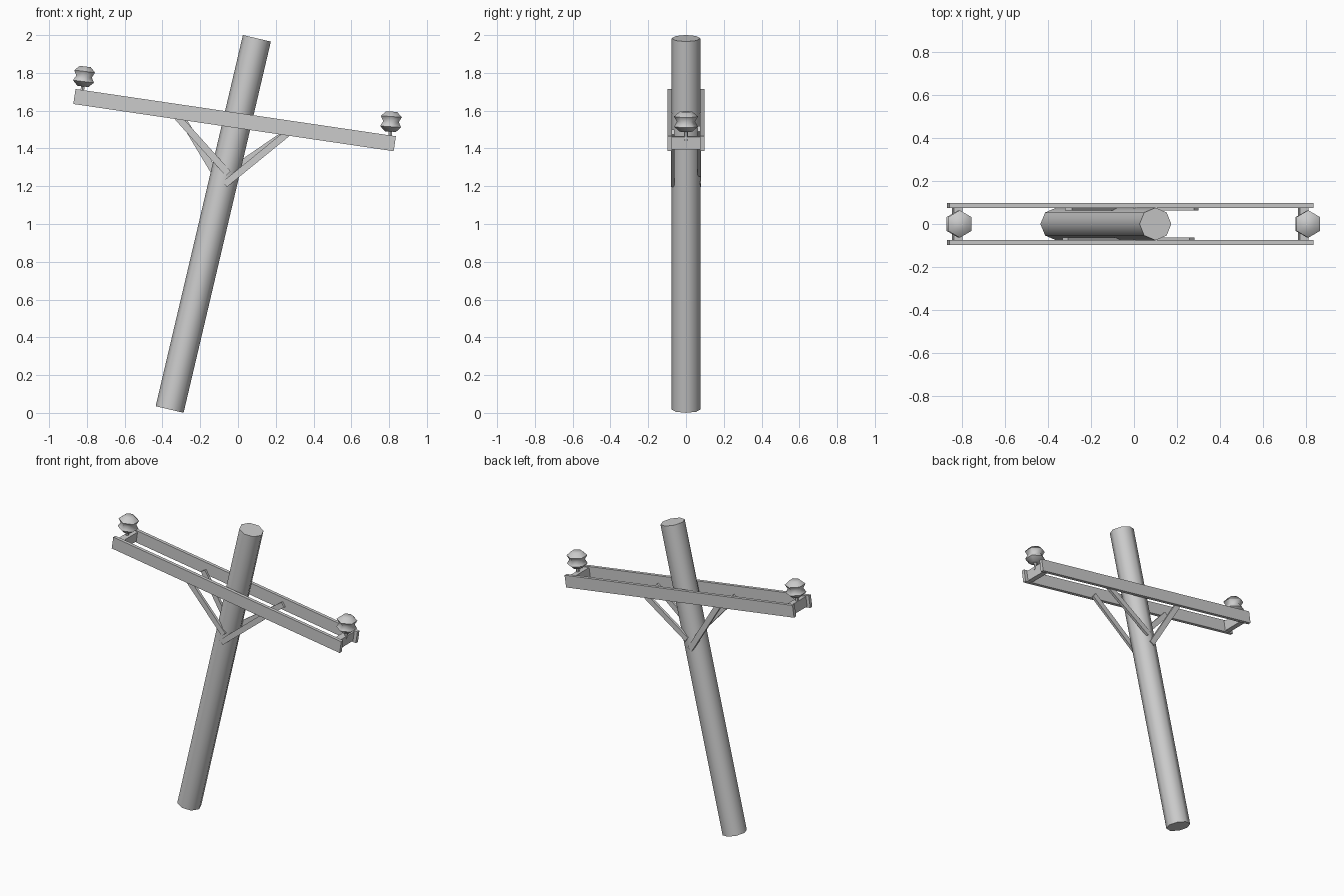
import bpy
from math import sin, cos, pi, atan2, radians, hypot
from mathutils import Matrix, Vector

if "Cube" in bpy.data.objects:
    bpy.data.objects.remove(bpy.data.objects["Cube"])


def smooth(ob, angle):
    bpy.ops.object.select_all(action='DESELECT')
    ob.select_set(True)
    bpy.context.view_layer.objects.active = ob
    bpy.ops.object.shade_smooth_by_angle(angle=radians(angle))


def lathe(name, profile, sides, start, loc, tilt, angle=50):
    """Turn (radius, height) pairs around z, then lean towards +x by tilt."""
    verts = [(r * cos(start + 2 * pi * i / sides), r * sin(start + 2 * pi * i / sides), z)
             for r, z in profile for i in range(sides)]
    faces = [(k * sides + i, k * sides + (i + 1) % sides,
              (k + 1) * sides + (i + 1) % sides, (k + 1) * sides + i)
             for k in range(len(profile) - 1) for i in range(sides)]
    last = (len(profile) - 1) * sides
    faces += [tuple(reversed(range(sides))), tuple(range(last, last + sides))]
    mesh = bpy.data.meshes.new(name)
    mesh.from_pydata(verts, [], faces)
    ob = bpy.data.objects.new(name, mesh)
    bpy.context.collection.objects.link(ob)
    ob.location = loc
    ob.rotation_euler = (0, tilt, 0)
    smooth(ob, angle)
    return ob


def beam(name, a, b, y, depth, height):
    """Flat board between two (x, z) points."""
    dx, dz = b[0] - a[0], b[1] - a[1]
    bpy.ops.mesh.primitive_cube_add(size=1)
    ob = bpy.context.object
    ob.name = name
    ob.data.transform(Matrix.Diagonal((hypot(dx, dz), depth, height, 1)))
    ob.location = ((a[0] + b[0]) / 2, y, (a[1] + b[1]) / 2)
    ob.rotation_euler = (0, -atan2(dz, dx), 0)
    return ob


# leaning pole
bottom, top = Vector((-0.362, 0, 0.018)), Vector((0.10, 0, 1.983))
axis = top - bottom
lathe("pole", [(0.076, 0), (0.076, axis.length)], 8, 0, bottom, atan2(axis.x, axis.z))

# pair of crossarm boards
arm_a, arm_b = Vector((-0.866, 1.675)), Vector((0.83, 1.425))
arm_mid = (arm_a + arm_b) / 2
arm_dir = (arm_b - arm_a).normalized()
for side, y in (("front", -0.086), ("back", 0.086)):
    beam("crossarm_" + side, arm_a, arm_b, y, 0.022, 0.08)

# diagonal braces, back pair staggered the other way
braces = {
    "front_right": ((-0.07, 1.21), (0.27, 1.487), -0.071),
    "front_left": ((-0.052, 1.267), (-0.32, 1.565), -0.071),
    "back_right": ((-0.06, 1.265), (0.29, 1.505), 0.071),
    "back_left": ((-0.083, 1.205), (-0.305, 1.575), 0.071),
}
for name, (a, b, y) in braces.items():
    beam("brace_" + name, a, b, y, 0.018, 0.036)

# spacer blocks, pins and insulators at both ends
insulator_profile = [(0.034, -0.053), (0.064, -0.027), (0.048, 0), (0.064, 0.027), (0.034, 0.053)]
for side, s, centre, tilt in (("left", -0.815, (-0.815, 0, 1.781), radians(7)),
                              ("right", 0.815, (0.81, 0, 1.542), radians(4))):
    p = arm_mid + arm_dir * s
    beam("spacer_" + side, p - arm_dir * 0.02, p + arm_dir * 0.02, 0, 0.152, 0.066)
    lathe("pin_" + side, [(0.011, -0.10), (0.011, -0.04)], 6, pi / 2, centre, tilt)
    lathe("insulator_" + side, insulator_profile, 6, pi / 2, centre, tilt, 61)
